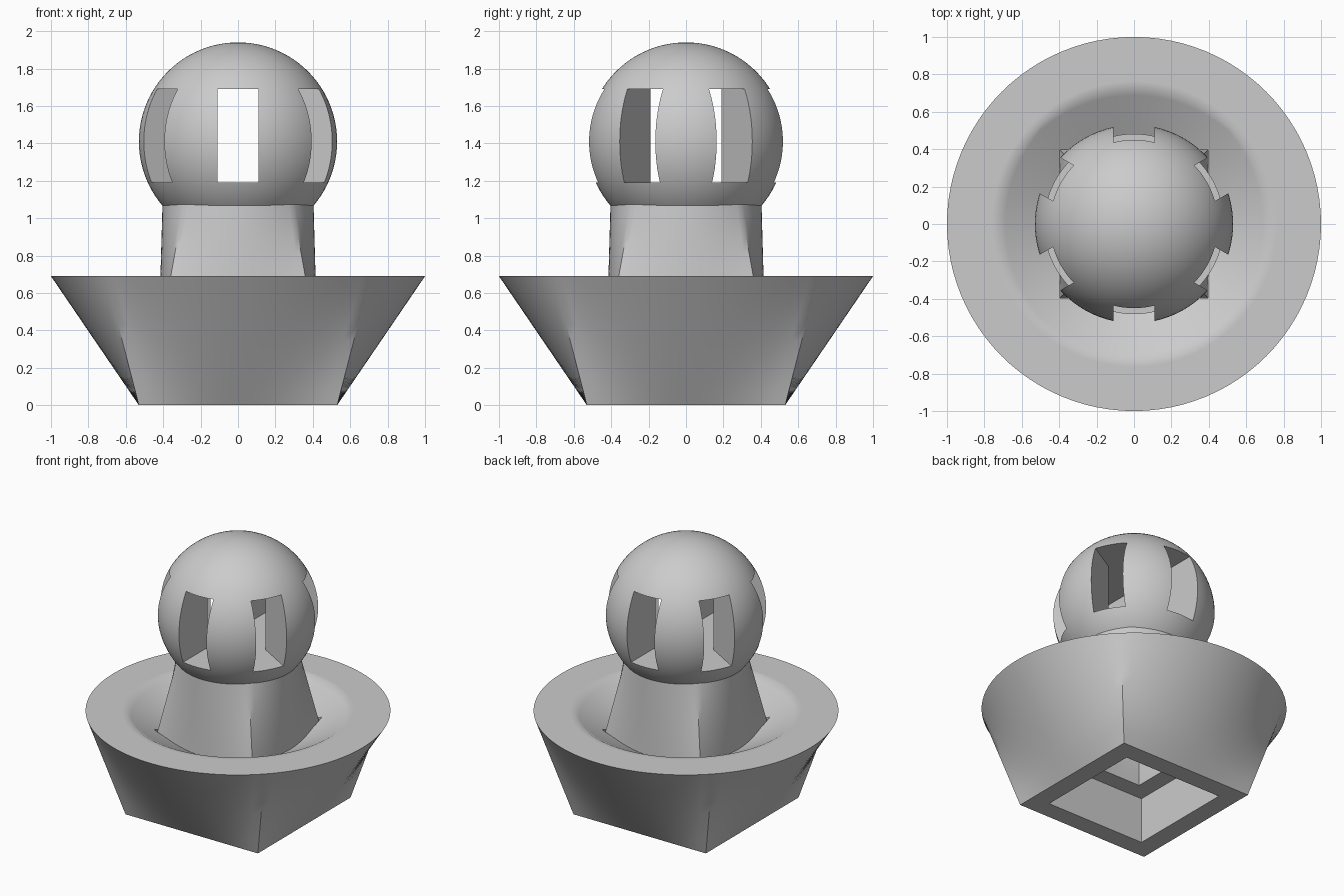
import bpy
import math

if "Cube" in bpy.data.objects:
    bpy.data.objects.remove(bpy.data.objects["Cube"])

N = 96  # points around each ring (multiple of 8 keeps square corners exact)

grey = bpy.data.materials.new("plain_grey")
grey.diffuse_color = (0.6, 0.6, 0.6, 1)
grey.use_nodes = True
grey.node_tree.nodes["Principled BSDF"].inputs["Base Color"].default_value = grey.diffuse_color


def circle(r, z):
    return [(r * math.cos(2 * math.pi * i / N), r * math.sin(2 * math.pi * i / N), z)
            for i in range(N)]


def square(h, z):
    """Square ring of half width h; z is a height or a function of radius."""
    ring = []
    for i in range(N):
        a = 2 * math.pi * i / N
        r = h / max(abs(math.cos(a)), abs(math.sin(a)))
        ring.append((r * math.cos(a), r * math.sin(a), z(r) if callable(z) else z))
    return ring


def blend(a, b, steps=8):
    """Rings running from a to b, leaving out b itself."""
    return [[tuple(p + (q - p) * k / steps for p, q in zip(u, v)) for u, v in zip(a, b)]
            for k in range(steps)]


def finish(ob):
    ob.data.materials.clear()
    ob.data.materials.append(grey)
    bpy.ops.object.select_all(action='DESELECT')
    ob.select_set(True)
    bpy.context.view_layer.objects.active = ob
    bpy.ops.object.shade_smooth_by_angle(angle=math.radians(30))


def tube(name, key_rings):
    """Closed hollow solid through the key rings, the last joining the first."""
    rings = []
    for a, b in zip(key_rings, key_rings[1:] + key_rings[:1]):
        rings += blend(a, b)
    verts = [p for ring in rings for p in ring]
    m = len(rings)
    faces = [(j * N + i, j * N + (i + 1) % N,
              (j + 1) % m * N + (i + 1) % N, (j + 1) % m * N + i)
             for j in range(m) for i in range(N)]
    me = bpy.data.meshes.new(name)
    me.from_pydata(verts, [], faces)
    ob = bpy.data.objects.new(name, me)
    bpy.context.collection.objects.link(ob)
    finish(ob)


# Base: square foot flaring to a round rim, sloping dish, square bore
tube("base", [
    square(0.53, 0),
    circle(1.0, 0.69),
    circle(0.73, 0.69),
    square(0.395, lambda r: 0.69 - (0.73 - r) * 0.54),
    square(0.395, 0),
])

# Stem: hollow neck, square at the bottom and round under the ball
tube("stem", [
    square(0.425, 0.33),
    circle(0.403, 1.1),
    circle(0.27, 1.1),
    square(0.27, 0.33),
])

# Ball with three crossing slots, giving six windows
bpy.ops.mesh.primitive_uv_sphere_add(segments=96, ring_count=48, radius=0.53,
                                     location=(0, 0, 1.41))
ball = bpy.context.object
ball.name = "ball"
for deg in (30, 90, 150):
    bpy.ops.mesh.primitive_cube_add(size=1, location=(0, 0, 1.44),
                                    rotation=(0, 0, math.radians(deg)))
    slot = bpy.context.object
    slot.scale = (1.4, 0.22, 0.5)
    slot.hide_render = True
    mod = ball.modifiers.new("slot", 'BOOLEAN')
    mod.operation = 'DIFFERENCE'
    mod.solver = 'EXACT'
    mod.object = slot
    bpy.context.view_layer.update()
    bpy.context.view_layer.objects.active = ball
    bpy.ops.object.modifier_apply(modifier=mod.name)
    bpy.data.objects.remove(slot)
finish(ball)
